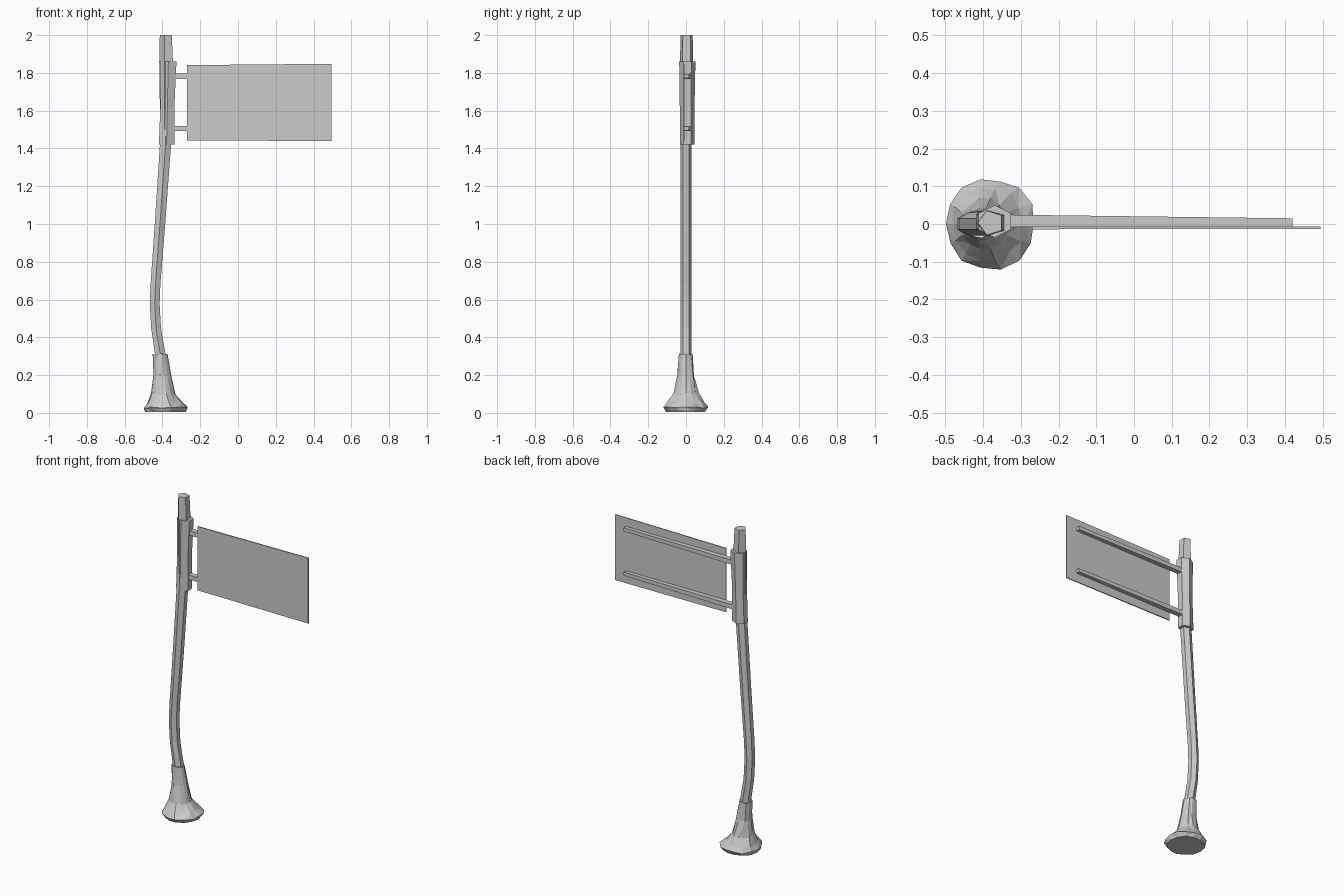
import bpy, bmesh, math, random
from mathutils import Vector

if "Cube" in bpy.data.objects:
    bpy.data.objects.remove(bpy.data.objects["Cube"])

random.seed(4)


def finish(name, bm):
    bmesh.ops.recalc_face_normals(bm, faces=bm.faces)
    me = bpy.data.meshes.new(name)
    bm.to_mesh(me)
    bm.free()
    ob = bpy.data.objects.new(name, me)
    bpy.context.collection.objects.link(ob)
    return ob


def loft(name, rings, sides, turn=0.0, jitter=0.0, triangles=False):
    """Skin a stack of rings given as (x, y, z, radius_x, radius_y)."""
    bm = bmesh.new()
    loops = []
    for i, (x, y, z, rx, ry) in enumerate(rings):
        loop = []
        for k in range(sides):
            a = math.radians(turn) + math.tau * k / sides
            s = 1 + random.uniform(-jitter, jitter)
            dz = random.uniform(-jitter, jitter) * 0.08 if i else 0
            loop.append(bm.verts.new((x + rx * s * math.cos(a),
                                      y + ry * s * math.sin(a), z + dz)))
        loops.append(loop)
    for lo, hi in zip(loops, loops[1:]):
        for k in range(sides):
            n = (k + 1) % sides
            bm.faces.new((lo[k], lo[n], hi[n], hi[k]))
    bm.faces.new(loops[0])
    bm.faces.new(loops[-1])
    if triangles:
        bmesh.ops.triangulate(bm, faces=bm.faces)
    return finish(name, bm)


def bar(name, start, end):
    """Box-section bar along x; each end is (x, y_min, y_max, z_min, z_max)."""
    bm = bmesh.new()
    ends = []
    for x, y0, y1, z0, z1 in (start, end):
        ends.append([bm.verts.new(p) for p in
                     ((x, y0, z0), (x, y1, z0), (x, y1, z1), (x, y0, z1))])
    a, b = ends
    bm.faces.new(a)
    bm.faces.new(b)
    for k in range(4):
        n = (k + 1) % 4
        bm.faces.new((a[k], a[n], b[n], b[k]))
    return finish(name, bm)


# Rough packed mound around the foot
loft("base_mound", [
    (-0.38, 0.0, 0.005, 0.108, 0.108),
    (-0.38, 0.0, 0.028, 0.118, 0.118),
    (-0.387, 0.0, 0.055, 0.094, 0.102),
    (-0.395, 0.0, 0.10, 0.066, 0.068),
    (-0.402, 0.0, 0.20, 0.047, 0.045),
    (-0.412, 0.0, 0.31, 0.038, 0.037),
], 14, jitter=0.06, triangles=True)

# Bent main pole
loft("pole", [
    (-0.402, 0.0, 0.15, 0.033, 0.03),
    (-0.413, 0.0, 0.32, 0.032, 0.03),
    (-0.434, 0.0, 0.45, 0.030, 0.03),
    (-0.441, 0.0, 0.58, 0.030, 0.03),
    (-0.437, 0.0, 0.68, 0.030, 0.03),
    (-0.413, 0.0, 1.00, 0.032, 0.03),
    (-0.384, 0.0, 1.42, 0.034, 0.03),
    (-0.378, 0.0, 1.60, 0.034, 0.03),
], 6, turn=30)

# Five-sided upper post held by the sleeve
loft("post_top", [
    (-0.378, 0.003, 1.50, 0.034, 0.032),
    (-0.377, 0.003, 1.86, 0.040, 0.036),
    (-0.379, 0.003, 2.00, 0.035, 0.034),
], 5, turn=180)

# Sleeve joining the two lengths
loft("sleeve", [
    (-0.378, 0.007, 1.42, 0.047, 0.038),
    (-0.374, 0.006, 1.62, 0.043, 0.039),
    (-0.369, 0.007, 1.86, 0.050, 0.043),
], 6, turn=30)

# Support rails, slimmer toward the far end
for label, z in (("upper", 1.783), ("lower", 1.506)):
    bar(label + "_rail", (-0.36, -0.008, 0.025, z - 0.015, z + 0.013),
        (0.42, -0.008, 0.015, z - 0.011, z + 0.011))

# Blank sign panel, slightly out of square
bar("sign_panel", (-0.27, -0.014, -0.007, 1.443, 1.841),
    (0.494, -0.013, -0.007, 1.439, 1.848))
